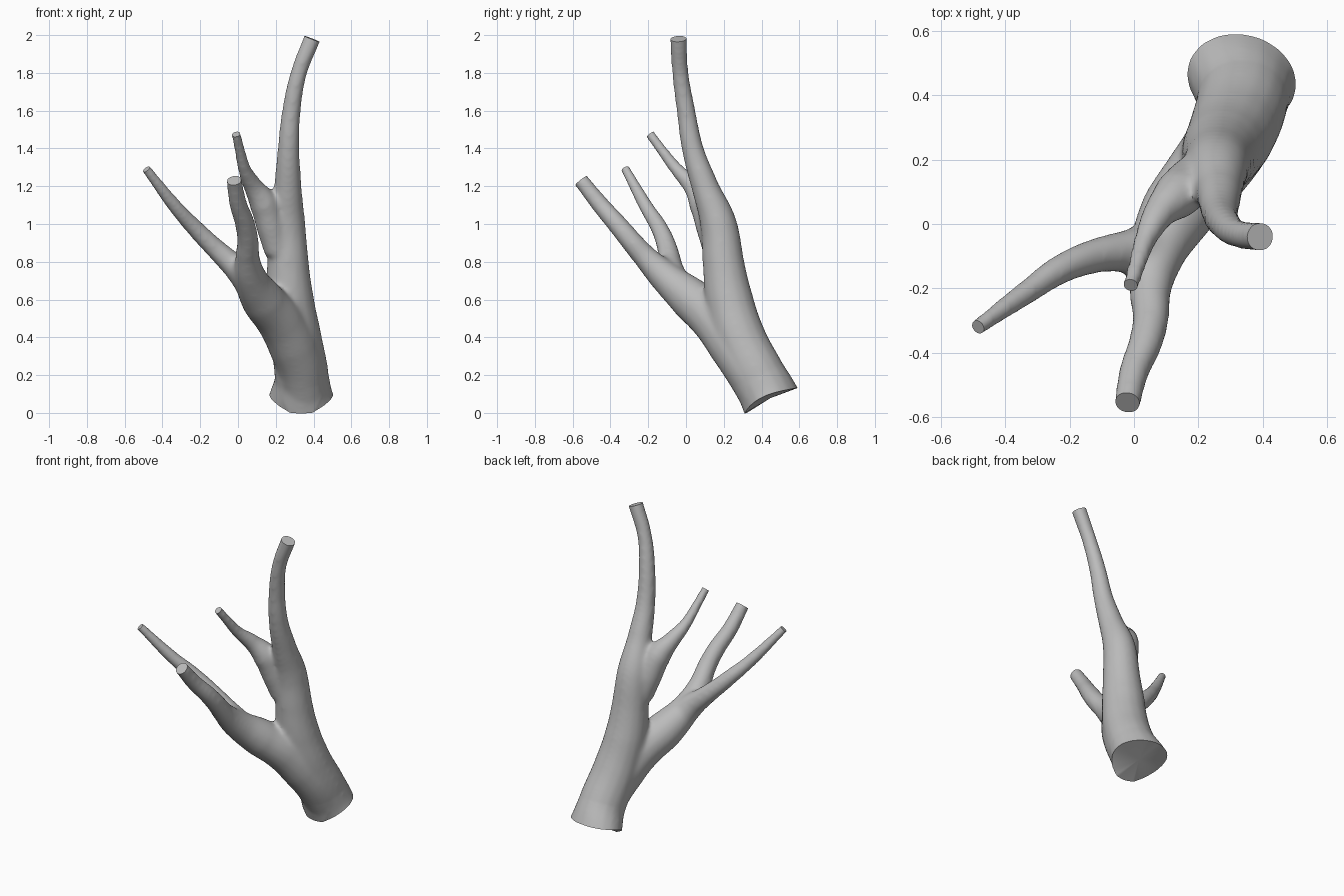
import bpy, bmesh, math
from mathutils import Vector

if "Cube" in bpy.data.objects:
    bpy.data.objects.remove(bpy.data.objects["Cube"])

# Limb paths: x, y, z, radius
TRUNK = [(.335, .45, .065, .158), (.338, .393, .18, .145), (.305, .285, .4, .138),
         (.275, .228, .6, .128), (.265, .2, .78, .112), (.26, .172, 1.0, .098),
         (.264, .1, 1.2, .073), (.268, .035, 1.4, .058), (.283, 0, 1.6, .05),
         (.322, -.03, 1.8, .044), (.392, -.04, 1.98, .046)]
FRONT_LIMB = [(.345, .44, .04, .126), (.337, .338, .215, .127), (.288, .245, .36, .13),
              (.22, .15, .49, .125), (.13, .03, .6, .115), (.065, -.11, .72, .086),
              (.05, -.22, .83, .064), (.052, -.29, .91, .058), (.037, -.365, 1.0, .054),
              (0, -.46, 1.11, .048), (-.02, -.555, 1.23, .042)]
LEFT_LIMB = [(.1, -.03, .63, .09), (.02, -.08, .74, .077), (-.055, -.088, .81, .062),
             (-.13, -.102, .88, .054), (-.23, -.142, .98, .047), (-.33, -.21, 1.09, .039),
             (-.485, -.32, 1.29, .027)]
TWIG = [(.21, .16, .85, .07), (.175, .13, .98, .077), (.135, .09, 1.11, .077),
        (.08, .035, 1.2, .052), (.035, -.05, 1.29, .036), (.012, -.12, 1.38, .03),
        (-.01, -.19, 1.475, .027)]

BASE = Vector((.335, .45, .065))
BASE_N = Vector((0, -.44, .9)).normalized()


def extended(path):
    """Overshoot the tip so it can be sawn off cleanly."""
    tip, prev = Vector(path[-1][:3]), Vector(path[-2][:3])
    d = (tip - prev).normalized()
    return path + [(*(tip + d * .07), path[-1][3])], tip, d


# Limbs as one round bevelled curve
curve = bpy.data.curves.new("limb_paths", 'CURVE')
curve.dimensions = '3D'
curve.bevel_depth = 1
curve.bevel_resolution = 6
curve.use_fill_caps = True
cuts = []
for limb in (TRUNK, FRONT_LIMB, LEFT_LIMB, TWIG):
    pts, tip, d = extended(limb)
    cuts.append((tip, d, .13))
    if limb is TRUNK:
        pts = [(*(BASE - BASE_N * .13), .17)] + pts
    sp = curve.splines.new('BEZIER')
    sp.bezier_points.add(len(pts) - 1)
    for bp, p in zip(sp.bezier_points, pts):
        bp.co, bp.radius = p[:3], p[3]
        bp.handle_left_type = bp.handle_right_type = 'AUTO'
cuts.append((BASE, -BASE_N, .35))
paths = bpy.data.objects.new("limb_paths", curve)
bpy.context.collection.objects.link(paths)
bpy.context.view_layer.update()

# Fuse the limbs into one skin
mesh = bpy.data.meshes.new_from_object(paths.evaluated_get(bpy.context.evaluated_depsgraph_get()))
bpy.data.objects.remove(paths)
branch = bpy.data.objects.new("branch", mesh)
bpy.context.collection.objects.link(branch)
remesh = branch.modifiers.new("fuse", 'REMESH')
remesh.mode = 'VOXEL'
remesh.voxel_size = .011
smooth = branch.modifiers.new("soften", 'SMOOTH')
smooth.factor = .5
smooth.iterations = 22
bpy.context.view_layer.objects.active = branch
branch.select_set(True)
for m in ("fuse", "soften"):
    bpy.ops.object.modifier_apply(modifier=m)

# Saw off each end and cap it
bm = bmesh.new()
bm.from_mesh(branch.data)
for point, normal, reach in cuts:
    faces = [f for f in bm.faces if (f.calc_center_median() - point).length < reach]
    geom = list({v for f in faces for v in f.verts}) + list({e for f in faces for e in f.edges}) + faces
    cut = bmesh.ops.bisect_plane(bm, geom=geom, plane_co=point, plane_no=normal, clear_outer=True)
    rim = [e for e in cut['geom_cut'] if isinstance(e, bmesh.types.BMEdge)]
    bmesh.ops.edgeloop_fill(bm, edges=rim)

# Flare and skew the foot, and bend its cut face
for v in bm.verts:
    h = (v.co - BASE).dot(BASE_N)
    if h < .15:
        fall = max(0, 1 - max(h, 0) / .15)
        t = min(1, max(0, (v.co.y - .32) / .265))
        dx = v.co.x - BASE.x
        v.co.x += dx * .085 * fall ** 2
        v.co.y -= dx * .1 * fall
        v.co.z += .033 * fall * math.sin(math.pi * t ** .7)
bmesh.ops.poke(bm, faces=[f for f in bm.faces if len(f.verts) > 30 and f.calc_center_median().z < .3])
bmesh.ops.recalc_face_normals(bm, faces=bm.faces[:])
bm.to_mesh(branch.data)
bm.free()

# Plain grey bark
bark = bpy.data.materials.new("grey_bark")
bark.diffuse_color = (.5, .5, .5, 1)
bark.use_nodes = True
bark.node_tree.nodes["Principled BSDF"].inputs["Base Color"].default_value = bark.diffuse_color
branch.data.materials.clear()
branch.data.materials.append(bark)
bpy.ops.object.shade_smooth_by_angle(angle=.7)
